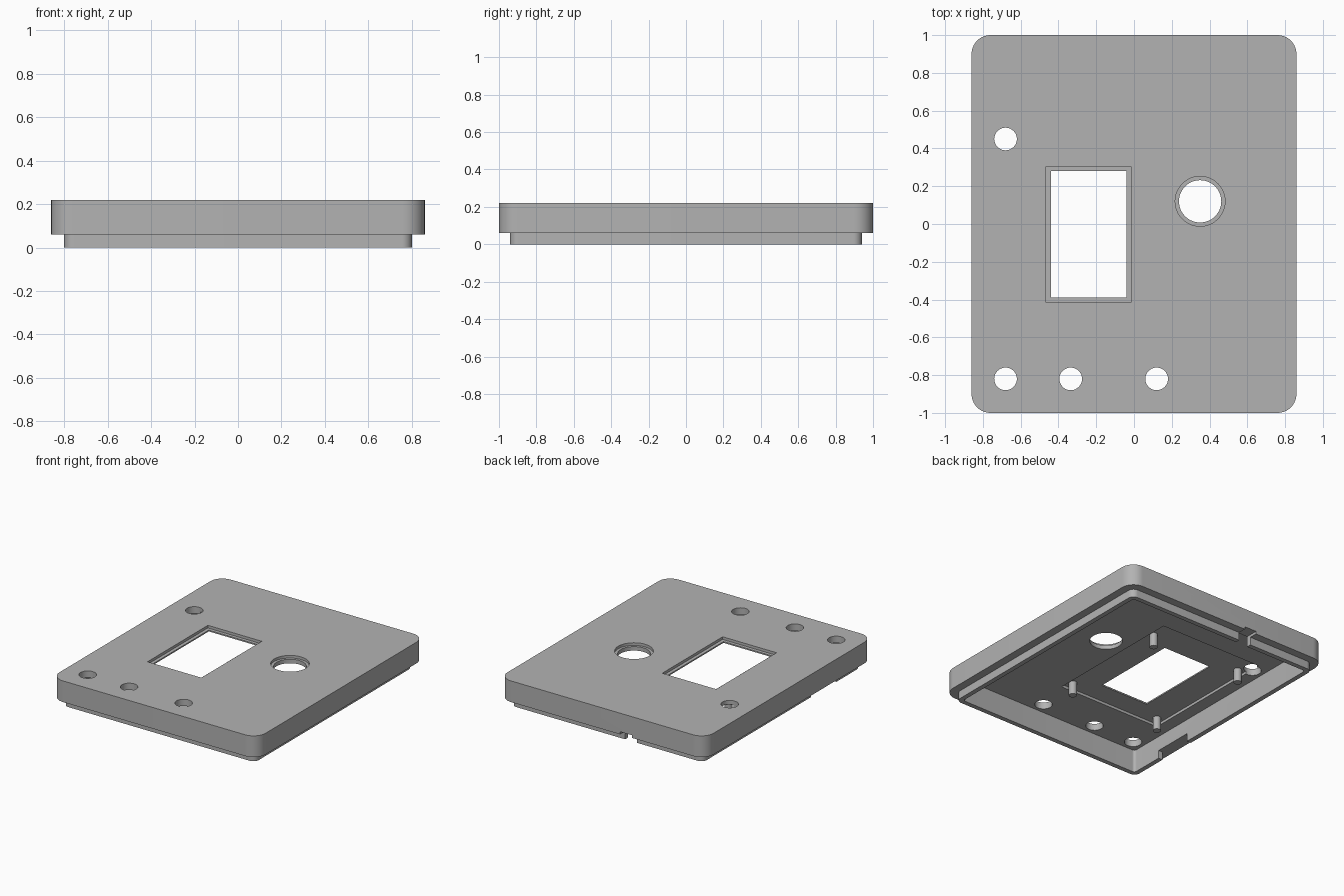
import bpy, bmesh, math

cube = bpy.data.objects.get("Cube")
if cube:
    bpy.data.objects.remove(cube, do_unlink=True)

grey = bpy.data.materials.new("plain_grey")
grey.use_nodes = True
colour = (0.45, 0.45, 0.45, 1)
grey.diffuse_color = colour
grey.node_tree.nodes["Principled BSDF"].inputs["Base Color"].default_value = colour


def rounded(x0, x1, y0, y1, r=0, steps=10):
    """Outline of a rectangle with rounded corners."""
    if r == 0:
        return [(x0, y0), (x1, y0), (x1, y1), (x0, y1)]
    centres = [(x1 - r, y1 - r), (x0 + r, y1 - r), (x0 + r, y0 + r), (x1 - r, y0 + r)]
    points = []
    for k, (cx, cy) in enumerate(centres):
        for i in range(steps + 1):
            a = math.pi / 2 * (k + i / steps)
            points.append((cx + r * math.cos(a), cy + r * math.sin(a)))
    return points


def circle(cx, cy, r, n=48):
    return [(cx + r * math.cos(math.tau * i / n), cy + r * math.sin(math.tau * i / n))
            for i in range(n)]


def prism(name, outline, z0, z1):
    """Upright solid with the given outline."""
    bm = bmesh.new()
    face = bm.faces.new([bm.verts.new((x, y, z0)) for x, y in outline])
    top = bmesh.ops.extrude_face_region(bm, geom=[face])["geom"]
    for v in top:
        if isinstance(v, bmesh.types.BMVert):
            v.co.z = z1
    bmesh.ops.recalc_face_normals(bm, faces=bm.faces)
    mesh = bpy.data.meshes.new(name)
    bm.to_mesh(mesh)
    bm.free()
    mesh.materials.append(grey)
    ob = bpy.data.objects.new(name, mesh)
    bpy.context.collection.objects.link(ob)
    return ob


def activate(ob):
    bpy.ops.object.select_all(action="DESELECT")
    ob.select_set(True)
    bpy.context.view_layer.objects.active = ob


def combine(target, outline, z0, z1, operation="DIFFERENCE"):
    """Join a prism to the target or cut it away."""
    tool = prism("tool", outline, z0, z1)
    tool.hide_render = True
    activate(target)
    mod = target.modifiers.new("shape", "BOOLEAN")
    mod.operation, mod.solver, mod.object = operation, "EXACT", tool
    bpy.ops.object.modifier_apply(modifier=mod.name)
    bpy.data.objects.remove(tool, do_unlink=True)


ROOF = 0.17      # underside of the roof
POCKET = 0.19    # underside of the roof in the display pocket
LEDGE = 0.20     # step around the window and the dial hole

# Shell with a narrower lip below and a hollow inside
lid = prism("case_lid", rounded(-0.86, 0.86, -1, 1, 0.1), 0.06, 0.22)
combine(lid, rounded(-0.8, 0.8, -0.94, 0.94, 0.045), 0, 0.12, "UNION")
combine(lid, rounded(-0.765, 0.765, -0.905, 0.905, 0.02), -0.1, ROOF)

# Pocket under the roof for the display board
combine(lid, rounded(-0.67, 0.18, -0.555, 0.53), 0.1, POCKET)

# Stepped window and stepped dial hole
combine(lid, rounded(-0.44, -0.04, -0.39, 0.28), 0.1, 0.3)
combine(lid, rounded(-0.465, -0.015, -0.415, 0.305), LEDGE, 0.3)
combine(lid, circle(0.35, 0.12, 0.112), 0.1, 0.3)
combine(lid, circle(0.35, 0.12, 0.132), LEDGE, 0.3)

# Button holes
for x, y in [(-0.68, 0.45), (-0.68, -0.82), (-0.335, -0.82), (0.12, -0.82)]:
    combine(lid, circle(x, y, 0.06, 32), 0.1, 0.3)

# Cable notch at the back and slot in the side lip
combine(lid, rounded(-0.25, -0.15, 0.85, 1.1), -0.1, 0.08)
combine(lid, rounded(-0.81, -0.7, -0.65, -0.35), -0.1, 0.06)

activate(lid)
bpy.ops.object.shade_smooth_by_angle(angle=math.radians(30))

# Four pegs that hold the display board
for side, x in (("right", -0.615), ("left", 0.135)):
    for end, y in (("front", -0.49), ("back", 0.37)):
        peg = prism(f"{end}_{side}_peg", circle(x, y, 0.028, 20), 0.09, POCKET + 0.005)
        activate(peg)
        bpy.ops.object.shade_smooth_by_angle(angle=math.radians(30))
